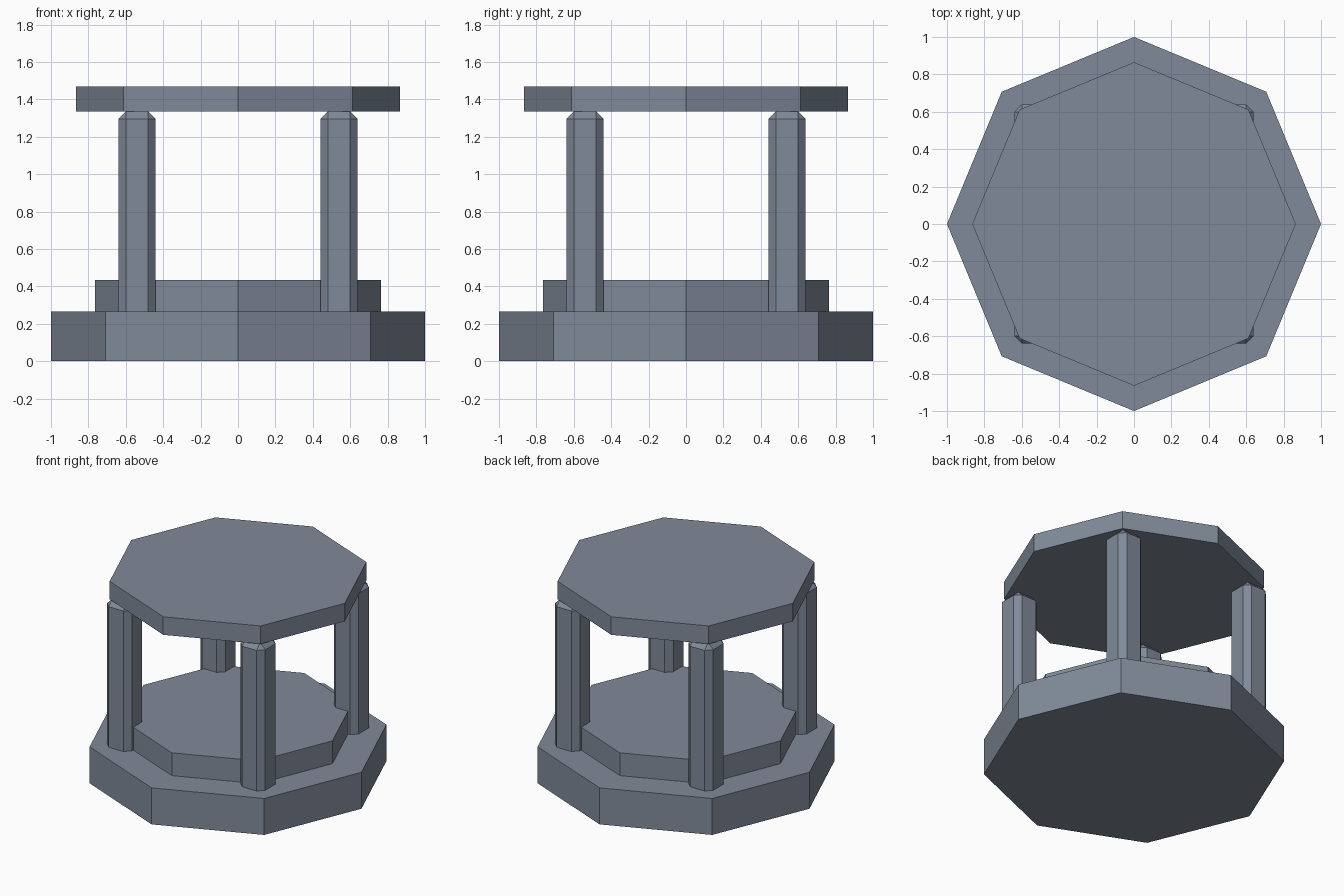
import bpy
import math

if "Cube" in bpy.data.objects:
    bpy.data.objects.remove(bpy.data.objects["Cube"])

stone = bpy.data.materials.new("slate_stone")
stone.diffuse_color = (0.216, 0.254, 0.319, 1)
stone.use_nodes = True
stone.node_tree.nodes["Principled BSDF"].inputs["Base Color"].default_value = stone.diffuse_color


def octagon_slab(name, radius, z0, z1):
    bpy.ops.mesh.primitive_cylinder_add(
        vertices=8, radius=radius, depth=z1 - z0, location=(0, 0, (z0 + z1) / 2))
    ob = bpy.context.object
    ob.name = name
    ob.data.materials.append(stone)


def post(name, x, y, z0, z1, width, chamfer):
    bpy.ops.mesh.primitive_cube_add(size=1, location=(x, y, (z0 + z1) / 2))
    ob = bpy.context.object
    ob.name = name
    ob.scale = (width, width, z1 - z0)
    bpy.ops.object.transform_apply(location=False, rotation=False, scale=True)
    ob.data.materials.append(stone)
    bevel = ob.modifiers.new("chamfer", 'BEVEL')
    bevel.width = chamfer
    bevel.segments = 1


# Stepped base and roof
octagon_slab("base", 1.0, 0.0, 0.267)
octagon_slab("upper_step", 0.765, 0.267, 0.434)
octagon_slab("roof", 0.865, 1.336, 1.468)

# Chamfered posts on the diagonal corners, sunk into the base
for i in range(4):
    a = math.radians(45 + 90 * i)
    r = 0.54 * math.sqrt(2)
    post(f"post_{i + 1}", r * math.cos(a), r * math.sin(a), 0.2, 1.337, 0.2, 0.041)
